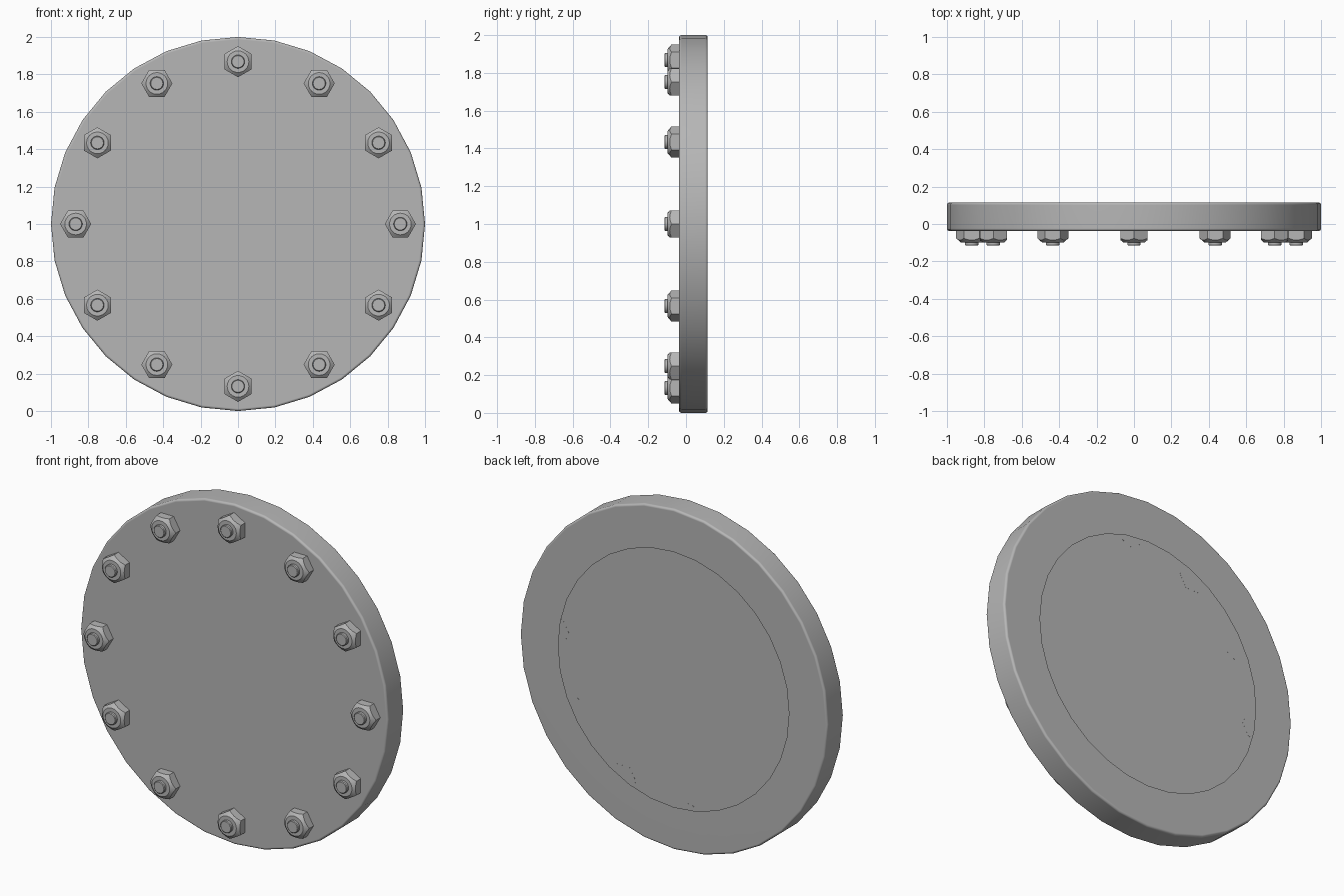
import bpy
import bmesh
from math import sin, cos, pi, radians

FRONT, BACK = -0.037, 0.115     # plate depth limits
BOLTS, PITCH = 12, 0.868        # bolt count and pitch radius

cube = bpy.data.objects.get("Cube")
if cube:
    bpy.data.objects.remove(cube, do_unlink=True)

steel = bpy.data.materials.new("grey steel")
steel.use_nodes = True
GREY = (0.47, 0.47, 0.47, 1)
steel.diffuse_color = GREY
steel.node_tree.nodes["Principled BSDF"].inputs["Base Color"].default_value = GREY


def loft(name, sides, rings, cap_back=False):
    """Skin rings around the y axis; each ring maps an angle to (radius, y)."""
    bm = bmesh.new()
    angles = [2 * pi * i / sides for i in range(sides)]
    loops = []
    for ring in rings:
        points = [(a, *ring(a)) for a in angles]
        loops.append([bm.verts.new((r * cos(a), y, r * sin(a))) for a, r, y in points])
    for p, q in zip(loops, loops[1:]):
        for i in range(sides):
            j = (i + 1) % sides
            bm.faces.new((p[i], p[j], q[j], q[i]))
    bm.faces.new(loops[-1])
    if cap_back:
        bm.faces.new(loops[0][::-1])
    mesh = bpy.data.meshes.new(name)
    bm.to_mesh(mesh)
    bm.free()
    mesh.materials.append(steel)
    return mesh


def add(name, mesh):
    obj = bpy.data.objects.new(name, mesh)
    bpy.context.collection.objects.link(obj)
    return obj


def smooth(obj):
    bpy.ops.object.select_all(action="DESELECT")
    obj.select_set(True)
    bpy.context.view_layer.objects.active = obj
    bpy.ops.object.shade_smooth_by_angle(angle=radians(30))


def circle(r, y):
    return lambda a: (r, y)


# Cover plate: hollow shell, rounded rim, open hole in the back
bevel, steps = 0.013, 4
arc = [pi / 2 * i / steps for i in range(steps + 1)]
profile = [circle(0.75, BACK)]
profile += [circle(1 - bevel + bevel * sin(t), BACK - bevel + bevel * cos(t)) for t in arc]
profile += [circle(1 - bevel + bevel * cos(t), FRONT + bevel - bevel * sin(t)) for t in arc]
plate = add("cover_plate", loft("cover_plate", 32, profile))
plate.location.z = 1
smooth(plate)
plate.modifiers.new("flat_face_normals", "WEIGHTED_NORMAL").keep_sharp = True

# Hexagonal nut: the chamfer is a cone cutting the six sides
NUT_END, NUT_TOP, APOTHEM, SLOPE = -0.098, 0.058, 0.072, 0.85


def hex_radius(a):
    return APOTHEM / cos((a % (pi / 3)) - pi / 6)


nut_mesh = loft("nut", 24, [
    lambda a: (hex_radius(a), FRONT + 0.0005),
    lambda a: (hex_radius(a), NUT_END + SLOPE * (hex_radius(a) - NUT_TOP)),
    circle(NUT_TOP, NUT_END),
], cap_back=True)

# Bolt end protruding through the nut
bolt_mesh = loft("bolt_end", 24, [
    circle(0.036, NUT_END + 0.005),
    circle(0.036, -0.111),
    circle(0.032, -0.115),
])

# Ring of nuts and bolts, each turned to point a corner outwards
for i in range(BOLTS):
    t = 2 * pi * i / BOLTS
    for name, mesh in (("nut", nut_mesh), ("bolt_end", bolt_mesh)):
        part = add(f"{name}_{i + 1}", mesh)
        part.location = (PITCH * cos(t), 0, 1 + PITCH * sin(t))
        part.rotation_euler.y = -t
        if i == 0:
            smooth(part)
